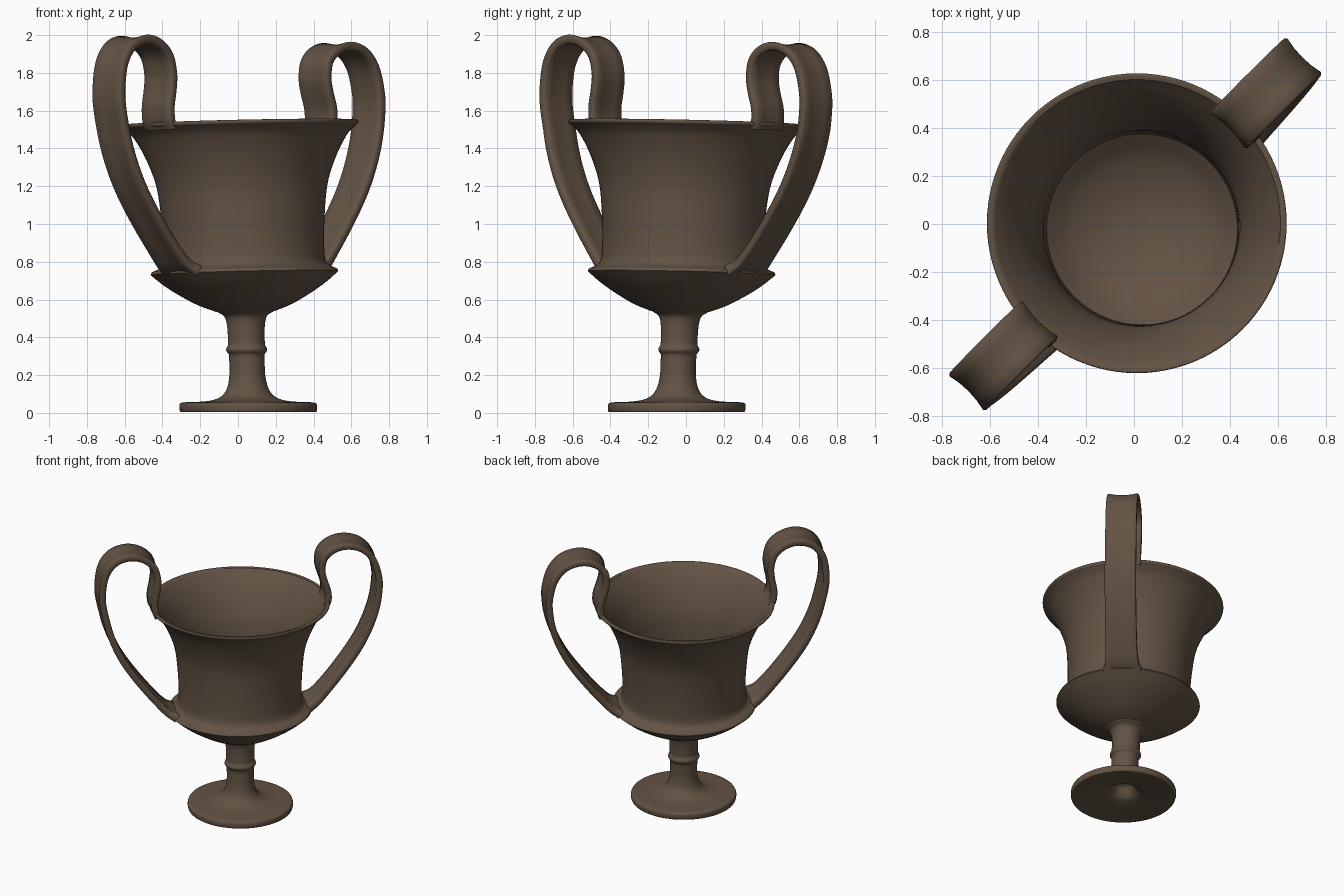
import bpy, bmesh, math
from mathutils import Vector

if "Cube" in bpy.data.objects:
    bpy.data.objects.remove(bpy.data.objects["Cube"])

clay = bpy.data.materials.new("dark brown clay")
clay.diffuse_color = (0.125, 0.086, 0.058, 1)
clay.use_nodes = True
clay.node_tree.nodes["Principled BSDF"].inputs["Base Color"].default_value = clay.diffuse_color


def spline(pts, n=5):
    """Smooth curve through the points (Catmull-Rom)."""
    p = [Vector(a) for a in pts]
    p = [2 * p[0] - p[1]] + p + [2 * p[-1] - p[-2]]
    out = []
    for i in range(1, len(p) - 2):
        a, b, c, d = p[i - 1:i + 3]
        for k in range(n):
            t = k / n
            out.append(0.5 * (2 * b + (c - a) * t + (2 * a - 5 * b + 4 * c - d) * t * t
                              + (3 * b - a - 3 * c + d) * t ** 3))
    return out + [p[-2]]


def lean(x, y, z):
    """The old cup leans slightly: shift the axis and tilt the upper part."""
    k = min(max((z - 0.15) / 0.5, 0), 1)
    top = max(z - 1.5, 0)
    return (x + 0.055 - 0.028 * z - 0.02 * top, y - 0.05 + 0.036 * z - 0.065 * top,
            z + 0.022 * (x - y) * k)


def finish(name, bm, angle):
    bmesh.ops.remove_doubles(bm, verts=bm.verts, dist=1e-5)
    bmesh.ops.recalc_face_normals(bm, faces=bm.faces)
    me = bpy.data.meshes.new(name)
    bm.to_mesh(me)
    bm.free()
    me.materials.append(clay)
    ob = bpy.data.objects.new(name, me)
    bpy.context.collection.objects.link(ob)
    bpy.ops.object.select_all(action='DESELECT')
    ob.select_set(True)
    bpy.context.view_layer.objects.active = ob
    bpy.ops.object.shade_smooth_by_angle(angle=math.radians(angle))


def loft(bm, rings, closed):
    """Bridge successive rings of points with quads."""
    vs = [[bm.verts.new(lean(*p)) for p in r] for r in rings]
    n = len(vs[0])
    for a, b in zip(vs, vs[1:]):
        for j in range(n):
            bm.faces.new((a[j], a[(j + 1) % n], b[(j + 1) % n], b[j]))
    if closed:
        bm.faces.new(vs[0])
        bm.faces.new(vs[-1])


def lathe(name, sections, seg=96):
    """Turn curve sections; sections meet at sharp corners."""
    prof = []
    for s in sections:
        prof += spline(s)[(1 if prof else 0):]
    rings = [[(max(r, 0) * math.cos(2 * math.pi * i / seg),
               max(r, 0) * math.sin(2 * math.pi * i / seg), z) for i in range(seg)]
             for r, z in prof]
    bm = bmesh.new()
    loft(bm, rings, False)
    finish(name, bm, 40)


# Foot with hollow underside, and stem with a raised ring
lathe("foot_and_stem", [
    [(0, 0.13), (0.05, 0.115), (0.08, 0.07), (0.12, 0.04), (0.22, 0.02), (0.345, 0.004)],
    [(0.345, 0.004), (0.36, 0.006), (0.365, 0.03), (0.36, 0.05), (0.34, 0.056)],
    [(0.34, 0.056), (0.22, 0.062), (0.15, 0.082), (0.112, 0.125), (0.095, 0.2), (0.094, 0.31)],
    [(0.094, 0.31), (0.107, 0.328), (0.107, 0.342), (0.097, 0.36)],
    [(0.097, 0.36), (0.099, 0.45), (0.112, 0.51), (0.15, 0.538), (0.15, 0.56), (0, 0.57)],
])

# Bowl: convex underside, ledge, flaring wall, rim and interior
lathe("bowl", [
    [(0, 0.535), (0.155, 0.537)],
    [(0.155, 0.537), (0.25, 0.574), (0.35, 0.63), (0.43, 0.684), (0.497, 0.74)],
    [(0.497, 0.74), (0.49, 0.754), (0.465, 0.765), (0.438, 0.785), (0.426, 0.84),
     (0.43, 1.0), (0.452, 1.2), (0.503, 1.35), (0.562, 1.46), (0.607, 1.508)],
    [(0.607, 1.508), (0.624, 1.522), (0.622, 1.538), (0.6, 1.535)],
    [(0.6, 1.535), (0.54, 1.46), (0.478, 1.35), (0.427, 1.2), (0.408, 1.0), (0.405, 0.84),
     (0.398, 0.77)],
    [(0.398, 0.77), (0.3, 0.69), (0.15, 0.63), (0, 0.61)],
])

# Strap handles: path as (distance from axis, height)
PATH = [(0.592, 1.505), (0.609, 1.55), (0.608, 1.62), (0.588, 1.70), (0.578, 1.78),
        (0.60, 1.87), (0.67, 1.93), (0.765, 1.95), (0.865, 1.92), (0.935, 1.84),
        (0.967, 1.72), (0.968, 1.6), (0.925, 1.4), (0.838, 1.2), (0.703, 1.0),
        (0.545, 0.81), (0.465, 0.752)]
# Strap cross-section: (across, outward), thicker at the edges
SECTION = [(-0.108, -0.012), (-0.10, -0.022), (-0.05, -0.017), (0, -0.015),
           (0.05, -0.017), (0.10, -0.022), (0.108, -0.012),
           (0.108, 0.016), (0.10, 0.024), (0.05, 0.015), (0, 0.012),
           (-0.05, 0.015), (-0.10, 0.024), (-0.108, 0.016)]


def handle(name, side, stretch):
    pts = spline(PATH, 6)
    s = side * math.sqrt(0.5)
    rings = []
    for i, p in enumerate(pts):
        t = (pts[min(i + 1, len(pts) - 1)] - pts[max(i - 1, 0)]).normalized()
        nrm = Vector((-t.y, t.x))
        end = max(0, 1 - (len(pts) - 1 - i) / 10) ** 2   # flare where it meets the ledge
        ring = []
        for w, o in SECTION:
            q = p + nrm * o * (1 + 0.3 * end)
            w *= 1 + 0.25 * end
            z = q.y if q.y < 1.55 else 1.55 + (q.y - 1.55) * stretch
            ring.append((s * (q.x - w), s * (q.x + w), z))
        rings.append(ring)
    bm = bmesh.new()
    loft(bm, rings, True)
    finish(name, bm, 60)


handle("handle_back_right", 1, 0.97)
handle("handle_front_left", -1, 1.06)
